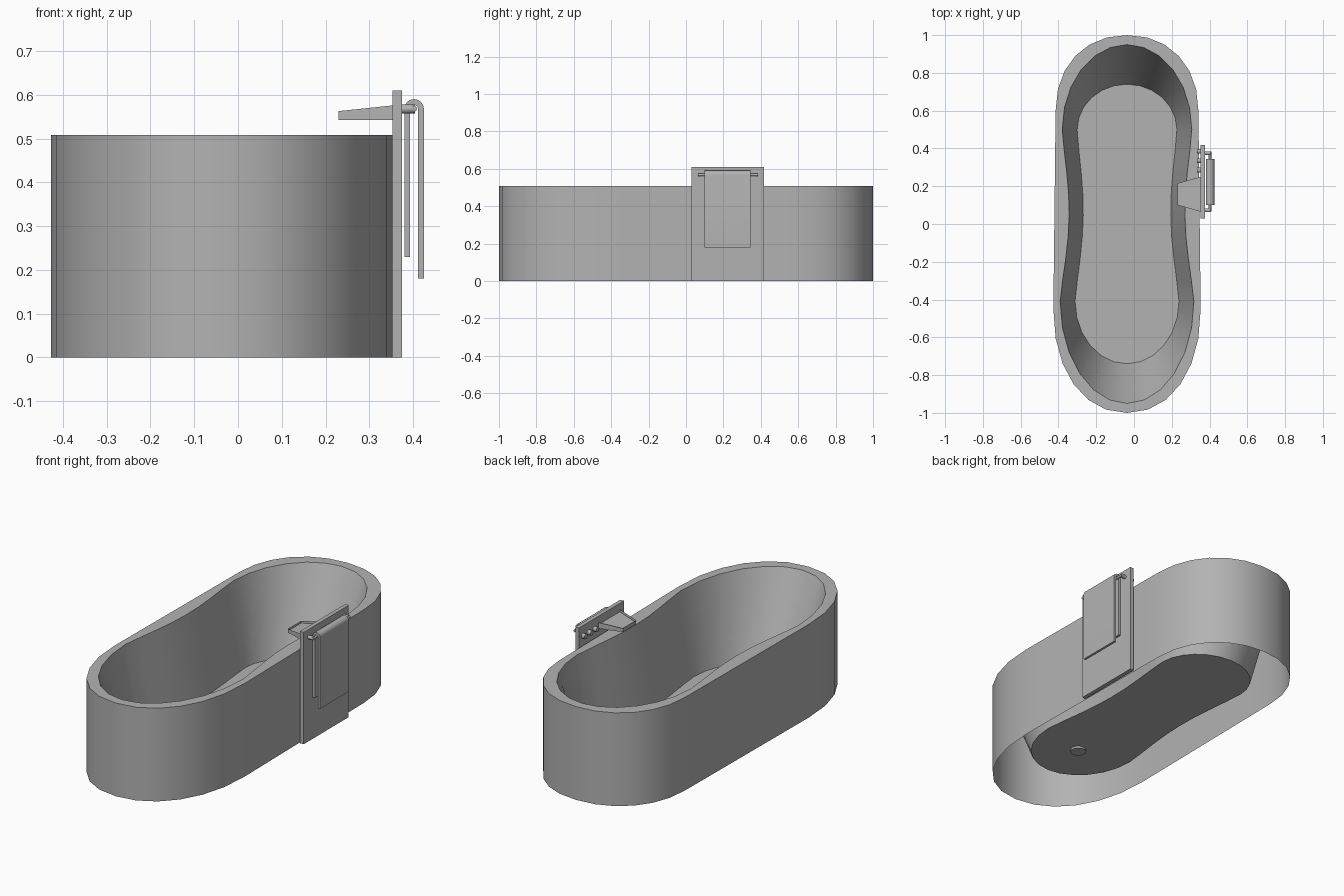
import bpy, bmesh, math

if "Cube" in bpy.data.objects:
    bpy.data.objects.remove(bpy.data.objects["Cube"])

grey = bpy.data.materials.new("grey")
grey.diffuse_color = (0.45, 0.45, 0.45, 1)
grey.use_nodes = True
grey.node_tree.nodes["Principled BSDF"].inputs["Base Color"].default_value = grey.diffuse_color
CX = -0.037  # tub centre line


def finish(name, bm, smooth=None):
    bmesh.ops.recalc_face_normals(bm, faces=bm.faces)
    me = bpy.data.meshes.new(name)
    bm.to_mesh(me)
    bm.free()
    ob = bpy.data.objects.new(name, me)
    me.materials.append(grey)
    bpy.context.collection.objects.link(ob)
    if smooth:
        bpy.ops.object.select_all(action='DESELECT')
        ob.select_set(True)
        bpy.context.view_layer.objects.active = ob
        bpy.ops.object.shade_smooth_by_angle(angle=math.radians(smooth))
    return ob


def box(name, x, y, z):
    bm = bmesh.new()
    bmesh.ops.create_cube(bm, size=1)
    for v in bm.verts:
        v.co = [r[0] if c < 0 else r[1] for c, r in zip(v.co, (x, y, z))]
    return finish(name, bm)


def rod(name, p, length, r, axis, seg=12):
    bm = bmesh.new()
    bmesh.ops.create_cone(bm, cap_ends=True, segments=seg, radius1=r, radius2=r, depth=length)
    ob = finish(name, bm, 40)
    ob.location = p
    if axis == 'X':
        ob.rotation_euler.y = math.pi / 2
    elif axis == 'Y':
        ob.rotation_euler.x = math.pi / 2
    return ob


def ring(back, front, waist, n=2.0, seg=12, side=8):
    """Closed outline: two rounded ends joined by pinched sides.
    back and front are (start y, end length, half width)."""
    (yb, lb, wb), (yf, lf, wf) = back, front
    pts = []

    def arc(y0, ln, w, s):
        for i in range(seg + 1):
            a = math.pi * i / seg
            c, q = math.cos(a), math.sin(a)
            pts.append((s * math.copysign(abs(c) ** (2 / n), c) * w,
                        y0 + s * abs(q) ** (2 / n) * ln))

    def flank(y0, y1, w0, w1, s):
        for i in range(1, side):
            t = i / side
            pts.append((s * (w0 + (w1 - w0) * t - waist * math.sin(math.pi * t) ** 1.3),
                        y0 + (y1 - y0) * t))

    arc(yb, lb, wb, 1)
    flank(yb, yf, wb, wf, -1)
    arc(yf, lf, wf, -1)
    flank(yf, yb, wf, wb, 1)
    return pts


# Tub: outer skirt (open below), rim, sloping basin and raised floor
outer = ring((0.60, 0.40, 0.378), (-0.45, 0.55, 0.390), 0, 2.15)
lip = ring((0.50, 0.45, 0.343), (-0.41, 0.54, 0.354), 0.042)
floor = ring((0.50, 0.24, 0.264), (-0.41, 0.33, 0.275), 0.038)
bm = bmesh.new()
rings = [[bm.verts.new((x + CX, y, z)) for x, y in pts]
         for pts, z in ((outer, 0), (outer, 0.508), (lip, 0.508), (floor, 0.06))]
for a, b in zip(rings, rings[1:]):
    for i in range(len(a)):
        j = (i + 1) % len(a)
        bm.faces.new((a[i], a[j], b[j], b[i]))
bm.faces.new(rings[-1])
finish("tub", bm, 30)

# Drain through the floor
rod("drain", (-0.025, -0.48, 0.056), 0.014, 0.04, 'Z', 20)

# Tap panel standing against the tub side
box("tap_panel", (0.353, 0.375), (0.03, 0.418), (0, 0.61))

# Spout: tapered trough with a sunken top
bm = bmesh.new()
low = [bm.verts.new(p) for p in ((0.23, 0.10, 0.543), (0.353, 0.065, 0.543),
                                 (0.353, 0.25, 0.543), (0.23, 0.215, 0.543))]
high = [bm.verts.new((v.co.x, v.co.y, 0.563 if v.co.x < 0.3 else 0.576)) for v in low]
bm.faces.new(low)
for i in range(4):
    j = (i + 1) % 4
    bm.faces.new((low[i], low[j], high[j], high[i]))
top = bm.faces.new(high)
bmesh.ops.inset_region(bm, faces=[top], thickness=0.014)
for v in top.verts:
    v.co.z -= 0.012
finish("spout", bm)

# Tap knobs on the inner face
for y in (0.285, 0.335, 0.385):
    rod("tap_knob", (0.344, y, 0.556), 0.022, 0.013, 'X')

# Towel rail with end brackets
rod("towel_rail", (0.402, 0.225, 0.568), 0.32, 0.007, 'Y')
for y in (0.073, 0.375):
    rod("rail_bracket", (0.389, y, 0.568), 0.03, 0.010, 'X')

# Towel folded over the rail
cx, cz = 0.4025, 0.568


def bend(r):
    return [(cx - r * math.cos(math.pi * i / 8), cz + r * math.sin(math.pi * i / 8))
            for i in range(9)]


ro, ri = 0.0225, 0.009
profile = ([(cx - ro, 0.23)] + bend(ro) + [(cx + ro, 0.18), (cx + ri, 0.18)]
           + bend(ri)[::-1] + [(cx - ri, 0.23)])
bm = bmesh.new()
face = bm.faces.new([bm.verts.new((x, 0.10, z)) for x, z in profile])
out = bmesh.ops.extrude_face_region(bm, geom=[face])
for v in out["geom"]:
    if isinstance(v, bmesh.types.BMVert):
        v.co.y = 0.345
finish("towel", bm, 40)
